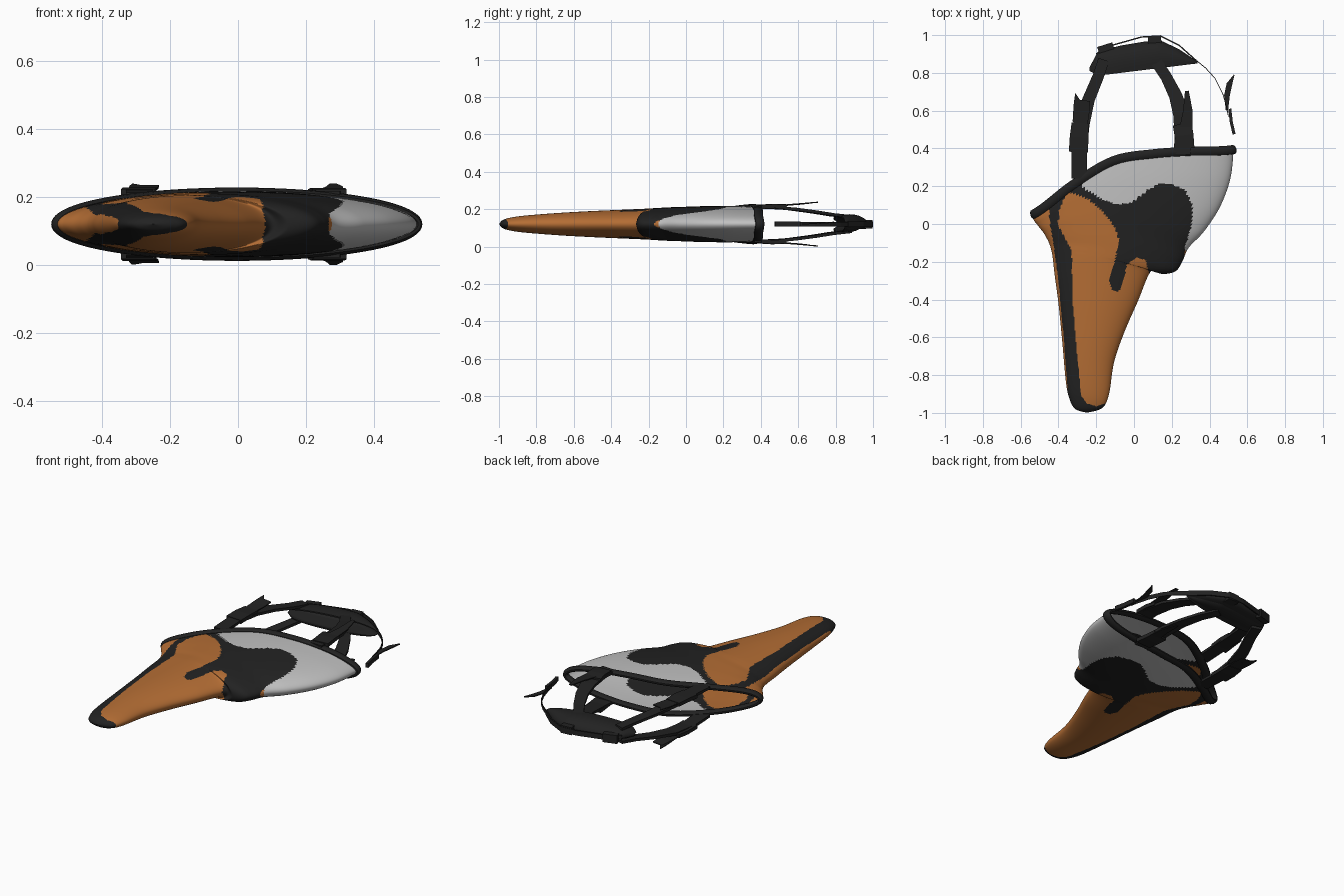
import bpy, math
from mathutils import Vector

if "Cube" in bpy.data.objects:
    bpy.data.objects.remove(bpy.data.objects["Cube"])

ZC = 0.12  # mid-plane height, everything mirrors about it


def material(name, c):
    m = bpy.data.materials.new(name)
    m.diffuse_color = (*c, 1)
    m.use_nodes = True
    m.node_tree.nodes["Principled BSDF"].inputs["Base Color"].default_value = m.diffuse_color
    return m


BLACK = material("black", (0.016, 0.016, 0.016))
ORANGE = material("orange", (0.46, 0.155, 0.035))
GREY = material("light grey", (0.53, 0.53, 0.53))


def make(name, verts, faces, mats=(BLACK,), angle=40):
    me = bpy.data.meshes.new(name)
    me.from_pydata([tuple(v) for v in verts], [], faces)
    me.update()
    ob = bpy.data.objects.new(name, me)
    bpy.context.collection.objects.link(ob)
    for m in mats:
        me.materials.append(m)
    bpy.ops.object.select_all(action='DESELECT')
    ob.select_set(True)
    bpy.context.view_layer.objects.active = ob
    bpy.ops.object.shade_smooth_by_angle(angle=math.radians(angle))
    return ob


def loft(name, rings, closed=False, wrap=True, **kw):
    n, m = len(rings[0]), len(rings)
    verts = [v for r in rings for v in r]
    faces = []
    for i in range(m if closed else m - 1):
        k = (i + 1) % m
        for j in range(n if wrap else n - 1):
            l = (j + 1) % n
            faces.append((i * n + j, i * n + l, k * n + l, k * n + j))
    return make(name, verts, faces, **kw)


def catmull(rows, t):
    i = min(int(t), len(rows) - 2)
    f = t - i
    p = [rows[min(max(i + d, 0), len(rows) - 1)] for d in (-1, 0, 1, 2)]
    return [0.5 * (2 * b + (c - a) * f + (2 * a - 5 * b + 4 * c - d) * f * f
                   + (3 * b - a - 3 * c + d) * f ** 3) for a, b, c, d in zip(*p)]


def inside(x, y, poly):
    hit = False
    for (ax, ay), (bx, by) in zip(poly, poly[1:] + poly[:1]):
        if (ay > y) != (by > y) and x < (bx - ax) * (y - ay) / (by - ay) + ax:
            hit = not hit
    return hit


# Shell: elliptical sections between left edge, right edge (x, y, x, y, half depth, bow)
ROWS = [(-.25, -.999, -.25, -.999, 0, 0),
        (-.31, -.98, -.19, -.985, .02, 0),
        (-.34, -.93, -.155, -.96, .033, 0),
        (-.36, -.84, -.13, -.89, .045, 0),
        (-.38, -.62, -.105, -.73, .06, 0),
        (-.40, -.42, -.05, -.57, .07, 0),
        (-.42, -.27, .02, -.41, .077, .05),
        (-.43, -.18, .09, -.25, .083, .1),
        (-.44, -.13, .15, -.265, .085, .2),
        (-.45, -.10, .22, -.25, .087, .3),
        (-.465, -.07, .255, -.20, .09, .4),
        (-.48, -.045, .29, -.125, .092, .5),
        (-.50, -.02, .37, -.04, .095, .65),
        (-.515, .0, .455, .09, .097, .8),
        (-.53, .02, .51, .24, .097, .9),
        (-.535, .05, .528, .395, .094, 1)]
BOW = [(0, 0), (.2, .09), (.4, .147), (.6, .115), (.8, .06), (1, 0)]


def section(row, n):
    lx, ly, rx, ry, h, s = row
    pts = []
    for j in range(n):
        a = 2 * math.pi * j / n
        u = (1 + math.cos(a)) / 2
        bow = catmull(BOW, u * 5)[1] * s
        pts.append(Vector((lx + (rx - lx) * u, ly + (ry - ly) * u + bow, ZC + h * math.sin(a))))
    return pts


N, STEPS = 176, 200
last = len(ROWS) - 1
shell = loft("mask_shell", [section(catmull(ROWS, last * i / STEPS), N) for i in range(STEPS + 1)],
             mats=(ORANGE, BLACK, GREY))

# Painted areas of the shell, as outlines seen from the flat side
PATCH = [(-.40, .22), (-.33, .165), (-.24, .13), (-.16, .06), (-.10, -.02), (-.08, -.09), (-.10, -.19),
         (-.13, -.29), (-.12, -.345), (-.08, -.355), (-.055, -.30), (-.04, -.22), (.01, -.175),
         (.06, -.19), (.09, -.30), (.26, -.30), (.27, -.12), (.305, -.01), (.31, .10), (.27, .18),
         (.20, .213), (.12, .21), (.06, .17), (0, .12), (-.08, .10), (-.17, .13), (-.25, .18), (-.33, .25)]
STRIPE = [(-.40, .22), (-.36, .16), (-.40, .06), (-.40, -.01), (-.33, -.14), (-.325, -.4), (-.30, -.7),
          (-.28, -.91), (-.25, -.95), (-.20, -.965), (-.15, -.95), (-.15, -1.1), (-.4, -1.1),
          (-.352, -.87), (-.372, -.6), (-.40, -.3), (-.43, -.08), (-.45, .03), (-.44, .14)]
for p in shell.data.polygons:
    x, y = p.center.xy
    if inside(x, y, PATCH) or inside(x, y, STRIPE):
        p.material_index = 1
    elif y > .2 - .577 * (x + .32):
        p.material_index = 2

# Padded rim round the opening
rim = section(ROWS[-1], 96)
rings = []
for j, c in enumerate(rim):
    tan = (rim[(j + 1) % 96] - rim[j - 1]).normalized()
    side = Vector((-.3, .95, 0))
    side = (side - tan * side.dot(tan)).normalized()
    out = tan.cross(side)
    rings.append([c + out * .014 * math.cos(k * math.pi / 5) + side * .025 * math.sin(k * math.pi / 5)
                  for k in range(10)])
loft("rim", rings, closed=True)


def tape(name, pts, widths, thick=.008, upright=False, flip=1):
    """Flat strip along pts; upright strips are wide in z."""
    pts = [Vector((p[0], p[1], ZC + flip * p[2])) for p in pts]
    rings = []
    for i, (p, w) in enumerate(zip(pts, widths)):
        t = pts[min(i + 1, len(pts) - 1)] - pts[max(i - 1, 0)]
        a = Vector((t.y, -t.x, 0)).normalized()
        b = Vector((0, 0, 1))
        if upright:
            a, b = b, a
        a, b = a * w / 2, b * thick / 2
        rings.append([p - a - b, p + a - b, p + a + b, p - a + b])
    ob = loft(name, rings, angle=30)
    end = len(rings) * 4
    vs = [tuple(v) for r in rings for v in r]
    fs = [tuple(f.vertices) for f in ob.data.polygons] + [(3, 2, 1, 0), (end - 4, end - 3, end - 2, end - 1)]
    ob.data.clear_geometry()
    ob.data.from_pydata(vs, [], fs)
    return ob


# Straps with sliders and loose ends, on both flat sides
for flip, tag in ((1, "upper"), (-1, "lower")):
    tape(f"left_strap_{tag}", [(-.29, .24, .085), (-.29, .38, .092), (-.275, .53, .085), (-.24, .66, .068),
                               (-.19, .78, .05), (-.16, .87, .04)], [.08, .08, .08, .065, .06, .06], .016, flip=flip)
    tape(f"left_slider_{tag}", [(-.295, .38, .092), (-.29, .46, .097), (-.285, .535, .095)],
         [.10, .10, .09], .022, flip=flip)
    tape(f"left_loose_end_{tag}", [(-.285, .52, .10), (-.275, .60, .106), (-.268, .655, .112)],
         [.075, .08, .07], .006, flip=flip)
    tape(f"left_loose_tip_{tag}", [(-.30, .54, .10), (-.295, .63, .11), (-.31, .69, .117)],
         [.05, .05, .004], .005, flip=flip)
    tape(f"right_strap_{tag}", [(.255, .37, .09), (.26, .46, .09), (.25, .58, .08), (.22, .68, .066),
                                (.17, .78, .05), (.11, .87, .04)], [.09, .09, .085, .07, .06, .06], .016, flip=flip)
    tape(f"right_slider_{tag}", [(.27, .40, .092), (.265, .47, .096), (.255, .53, .092)],
         [.10, .10, .10], .022, flip=flip)
    tape(f"right_loose_end_{tag}", [(.275, .50, .10), (.285, .60, .108), (.28, .705, .117)],
         [.07, .05, .02], .006, flip=flip)

# Cupped pad for the back of the head
OUTER = [(-.235, .83), (-.19, .915), (-.07, .945), (.05, .965), (.14, .972), (.24, .925), (.335, .86)]
rings = []
for i in range(41):
    u = i / 40
    x = -.235 + .57 * u
    base = .81 - .03 * math.sin(min(u * 8, 1) * math.pi / 2) + .07 * u
    k = max(j for j in range(6) if OUTER[j][0] <= x + 1e-9)
    (x0, y0), (x1, y1) = OUTER[k], OUTER[k + 1]
    top = y0 + (y1 - y0) * (x - x0) / (x1 - x0)
    h = .064 * max(1 - (2 * u - 1) ** 2, .02) ** .4
    ring = []
    for scale in (1, -.82):     # outer skin, then inner skin back
        for j in range(17):
            a = math.pi * j / 16 * (1 if scale > 0 else -1)
            c = math.cos(a) if scale > 0 else -math.cos(a)
            ring.append((x, base + (top - base) * math.sin(abs(a)) * abs(scale),
                         ZC + h * abs(scale) * c * (.8 + .2 * math.cos(2 * abs(a) - 1.57 * 1.2))))
    rings.append(ring)
loft("head_pad", rings)

# Adjusting band behind the pad, with its slider
tape("pad_band", [(-.20, .90, 0), (-.12, .945, 0), (.04, .99, 0), (.14, .996, 0), (.24, .945, 0), (.33, .865, 0)],
     [.03] * 6, .007, upright=True)
tape("pad_slider", [(.075, .96, 0), (.145, .965, 0)], [.045, .045], .065, upright=True)
tape("pad_clip", [(-.19, .92, 0), (-.11, .945, 0)], [.05, .05], .035, upright=True)

# Loose side cord with a free tail
tape("side_cord", [(.325, .87, 0), (.38, .825, 0), (.43, .77, 0), (.47, .69, 0), (.49, .62, 0), (.50, .57, 0)],
     [.025] * 6, .004, upright=True)
tape("cord_end", [(.507, .61, 0), (.515, .54, 0), (.53, .475, 0)], [.026] * 3, .016, upright=True)
tape("cord_tail", [(.492, .60, 0), (.492, .68, .003), (.505, .74, .006), (.53, .79, .01)],
     [.012, .03, .03, .004], .006)
